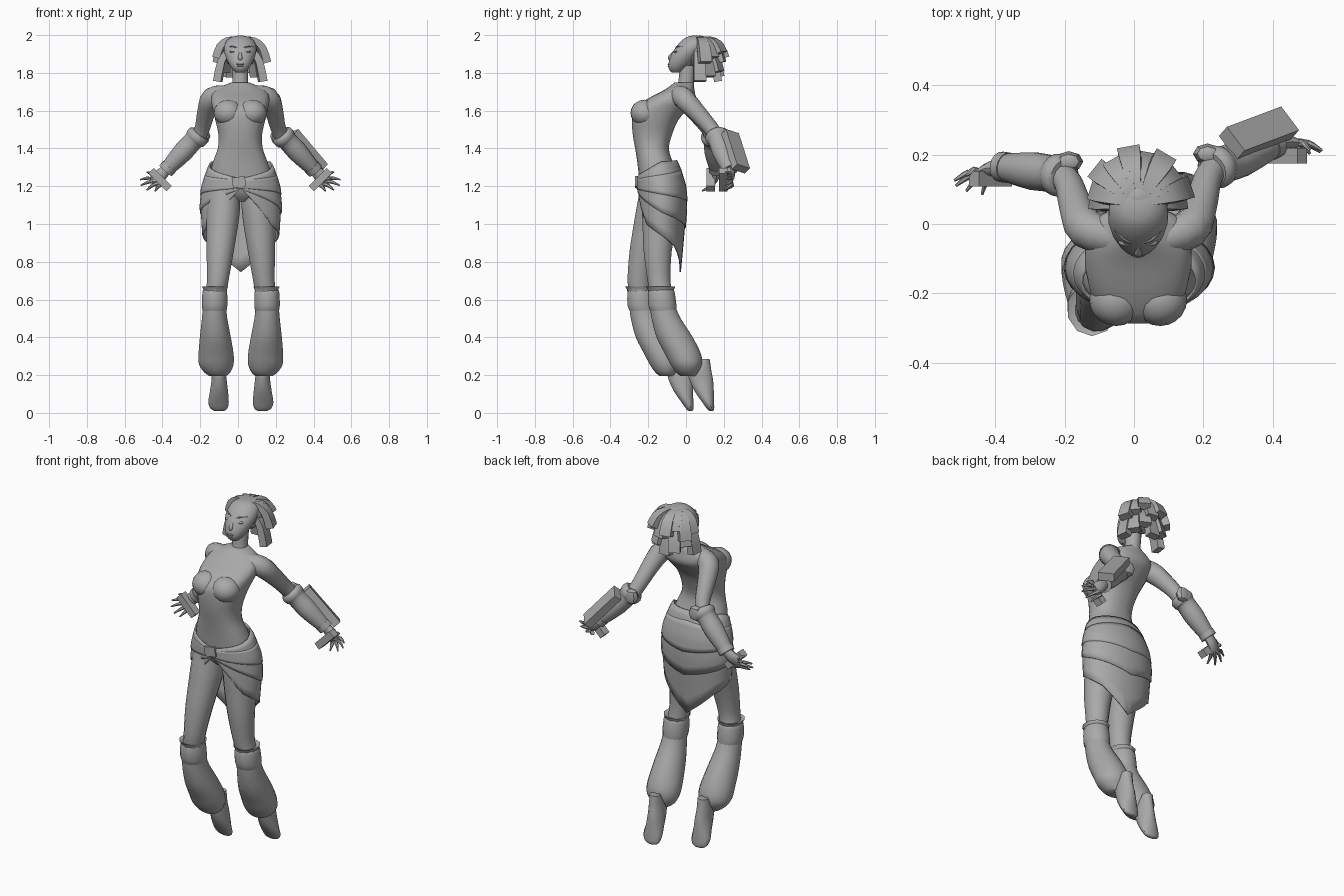
import bpy
import bmesh
from math import sin, cos, pi, radians, copysign
from mathutils import Vector, Matrix

cube = bpy.data.objects.get("Cube")
if cube:
    bpy.data.objects.remove(cube, do_unlink=True)

grey = bpy.data.materials.new("plain grey")
grey.use_nodes = True
grey.diffuse_color = (0.4, 0.4, 0.4, 1)
for node in grey.node_tree.nodes:
    if node.type == "BSDF_PRINCIPLED":
        node.inputs["Base Color"].default_value = grey.diffuse_color

MID = 0.015                      # the body's middle line in x
SIDES = (("left", 1), ("right", -1))


def finish(name, bm, angle=40):
    bmesh.ops.recalc_face_normals(bm, faces=bm.faces[:])
    mesh = bpy.data.meshes.new(name)
    bm.to_mesh(mesh)
    bm.free()
    mesh.materials.append(grey)
    for face in mesh.polygons:
        face.use_smooth = True
    mesh.set_sharp_from_angle(angle=radians(angle))
    obj = bpy.data.objects.new(name, mesh)
    bpy.context.scene.collection.objects.link(obj)
    return obj


def curve_through(points, steps):
    """Smooth interpolation through sections of any length."""
    result = []
    last = len(points) - 1
    for i in range(last):
        a, b = points[max(i - 1, 0)], points[i]
        c, d = points[i + 1], points[min(i + 2, last)]
        for k in range(steps):
            t = k / steps
            result.append([q + 0.5 * t * (r - p + t * (2 * p - 5 * q + 4 * r - s
                           + t * (3 * (q - r) + s - p)))
                           for p, q, r, s in zip(a, b, c, d)])
    return result + [list(points[-1])]


def bridge(bm, rings):
    sides = len(rings[0])
    for low, high in zip(rings, rings[1:]):
        for k in range(sides):
            n = (k + 1) % sides
            bm.faces.new((low[k], low[n], high[n], high[k]))


def tube(name, points, sides=16, level=False, ref=(1, 0, 0), steps=3, angle=40, boxy=1):
    """Loft elliptical rings (x, y, z, radius, second radius) along a path."""
    rows = curve_through([p if len(p) == 5 else (*p, p[3]) for p in points], steps)
    centres = [Vector(r[:3]) for r in rows]
    bm = bmesh.new()
    rings = []
    for i, row in enumerate(rows):
        along = centres[min(i + 1, len(rows) - 1)] - centres[max(i - 1, 0)]
        along = Vector((0, 0, 1)) if level else along.normalized()
        u = Vector(ref)
        u = (u - along * u.dot(along)).normalized()
        v = along.cross(u)
        ring = []
        for k in range(sides):
            a = 2 * pi * (k + 0.5) / sides
            c, s = (copysign(abs(w) ** boxy, w) for w in (cos(a), sin(a)))
            ring.append(bm.verts.new(centres[i] + u * row[3] * c + v * row[4] * s))
        rings.append(ring)
    bridge(bm, rings)
    bm.faces.new(rings[0])
    bm.faces.new(rings[-1])
    return finish(name, bm, angle)


def ball(name, centre, size, segments=16):
    bm = bmesh.new()
    place = Matrix.Translation(centre) @ Matrix.Diagonal((*size, 1))
    bmesh.ops.create_uvsphere(bm, u_segments=segments, v_segments=segments // 2,
                              radius=1, matrix=place)
    return finish(name, bm)


def box(name, centre, along, across, size):
    """Block with its length and width on two given directions."""
    a = Vector(along).normalized()
    b = Vector(across)
    b = (b - a * a.dot(b)).normalized()
    turn = Matrix((a, b, a.cross(b))).transposed().to_4x4()
    bm = bmesh.new()
    bmesh.ops.create_cube(bm, size=1, matrix=Matrix.Translation(centre) @ turn
                          @ Matrix.Diagonal((*size, 1)))
    return finish(name, bm)


def lookup(table, x):
    """Piecewise linear values from rows of (key, values...)."""
    for a, b in zip(table, table[1:]):
        if x <= b[0]:
            t = max(0, (x - a[0]) / (b[0] - a[0]))
            return [p + t * (q - p) for p, q in zip(a[1:], b[1:])]
    return list(table[-1][1:])


# Torso, neck and bust
tube("torso", [
    (MID, -.14, 1.12, .05, .06), (MID, -.14, 1.17, .165, .1), (MID, -.145, 1.25, .165, .105),
    (.012, -.165, 1.33, .145, .094), (.012, -.18, 1.4, .12, .09),
    (.012, -.178, 1.47, .116, .104), (.012, -.164, 1.55, .133, .124),
    (.012, -.132, 1.61, .147, .145), (.012, -.08, 1.66, .155, .13),
    (.012, -.035, 1.71, .135, .08), (.012, -.01, 1.75, .047, .05)], 24, level=True, boxy=.85)
tube("neck", [(.012, -.01, 1.68, .055), (.012, 0, 1.74, .043), (.012, .01, 1.84, .043)])
for side, s in SIDES:
    ball(side + "_bust_cup", (.012 + s * .063, -.218, 1.588), (.078, .076, .07), 20)

# Head and face
tube("head", [
    (.012, -.05, 1.803, .024, .026), (.012, -.043, 1.825, .046, .05),
    (.012, -.018, 1.865, .07, .072), (.012, .015, 1.915, .086, .083),
    (.012, .045, 1.96, .08, .08), (.012, .05, 1.988, .05, .05),
    (.012, .05, 1.997, .015, .015)], 20, level=True)
tube("nose", [(.012, -.054, 1.92, .006), (.012, -.073, 1.898, .008), (.012, -.084, 1.88, .012),
              (.012, -.077, 1.87, .009)], 10)
ball("upper_lip", (.012, -.086, 1.846), (.022, .011, .006))
ball("lower_lip", (.012, -.086, 1.835), (.019, .011, .006))
for side, s in SIDES:
    ball(side + "_eye", (.012 + s * .037, -.052, 1.912), (.02, .012, .008), 12)
    tube(side + "_brow", [(.012 + s * .016, -.054, 1.93, .004), (.012 + s * .042, -.044, 1.941, .004),
                          (.012 + s * .068, -.016, 1.936, .003)], 6)

# Hair: a cap at the back with two layers of broad, square-ended locks
ball("hair_cap", (.012, .075, 1.91), (.09, .08, .088))
for layer, count, first, reach, root, fall in (("upper", 8, 18, .143, 1.985, .12),
                                               ("lower", 7, 8, .122, 1.93, .165)):
    for i in range(count):
        a = radians(first + (180 - 2 * first) * i / (count - 1))
        out = Vector((cos(a) * .93, sin(a), 0)) * reach * (1 + .06 * (-1) ** i)
        tip = root - fall + .025 * (i % 3) - .01
        lock = []
        for part, drop, wide in ((.1, 0, .012), (.5, .08, .03), (.82, .4, .043), (1, 1, .046)):
            z = root + (tip - root) * drop
            lock.append((.012 + out.x * part, .055 + out.y * part, z, wide, wide * .65))
        tube(f"{layer}_lock_{i + 1}", lock, 4, ref=(-sin(a), cos(a), 0), steps=2, angle=25)

# Arms: shared path, the left one swung further back towards the hand
for side, s in SIDES:
    def at(x, y, z, *radii, s=s):
        back = .4 * max(0, 1.7 - z) ** 2 if s > 0 else 0
        return (MID * .8 + s * x, y + back, z, *radii)

    tube(side + "_upper_arm", [
        at(.07, -.04, 1.685, .05), at(.148, -.015, 1.668, .057), at(.178, .045, 1.6, .049),
        at(.2, .115, 1.51, .041), at(.225, .145, 1.45, .04)], ref=(0, 1, 0))
    tube(side + "_forearm_sleeve", [
        at(.212, .137, 1.48, .05), at(.222, .14, 1.468, .062), at(.24, .143, 1.45, .06),
        at(.25, .145, 1.44, .053), at(.3, .152, 1.385, .055), at(.36, .16, 1.32, .045),
        at(.385, .163, 1.295, .039)], ref=(0, 1, 0), steps=2)
    tube(side + "_sleeve_rim", [at(.375, .162, 1.305, .044), at(.395, .165, 1.282, .044)], steps=1)
    ball(side + "_elbow_pad", at(.2, .18, 1.465), (.042, .03, .045), 8)
    tube(side + "_palm", [at(.38, .163, 1.3, .026, .024), at(.42, .16, 1.26, .022, .034),
                          at(.455, .145, 1.235, .014, .036)], 10, ref=(0, 1, 0))
    for i, (x, y, z) in enumerate(((.495, .14, 1.275), (.53, .125, 1.235), (.525, .11, 1.205),
                                   (.495, .095, 1.18), (.45, .085, 1.175))):
        knuckle = at(.455 - .008 * i, .147, 1.25 - .011 * i)
        tip = at(x, y, z)
        bend = [(p + q) / 2 for p, q in zip(knuckle, tip)]
        tube(f"{side}_finger_{i + 1}", [(*knuckle, .012), (bend[0], bend[1] + .012, bend[2] + .006, .01),
                                        (*tip, .004)], 6)
    box(side + "_hand_plate", at(.425, .12 - s * .01, 1.235), (s, 0, 1), (0, 1, 0), (.135, .045, .04))
box("forearm_block", (.36, .262, 1.385), (.16, .06, -.19), (.055, -.07, .02), (.25, .088, .045))

# Legs: the right one sits further forward below the hip
for side, s in SIDES:
    def leg(x, y, z, *radii, s=s):
        forward = 0 if s > 0 else .11 * min(1, .15 + max(0, (1.15 - z) * 1.8))
        return (MID + s * x, y - forward, z, *radii)

    tube(side + "_thigh", [
        leg(.085, -.135, 1.2, .08, .09), leg(.092, -.135, 1.1, .09, .1),
        leg(.098, -.14, 1, .086, .092), leg(.11, -.15, .85, .073, .075),
        leg(.122, -.143, .7, .058, .062), leg(.135, -.13, .62, .058, .06)], level=True)
    tube(side + "_knee_collar", [
        leg(.135, -.133, .635, .062, .066), leg(.136, -.133, .655, .066, .07),
        leg(.136, -.135, .668, .073, .078), leg(.136, -.135, .66, .058, .06)],
        10, level=True, steps=1)
    tube(side + "_knee_band", [
        leg(.138, -.13, .65, .062, .066), leg(.138, -.13, .635, .067, .072),
        leg(.139, -.125, .57, .069, .076), leg(.139, -.12, .54, .064, .07)], level=True, steps=2)
    tube(side + "_trouser", [
        leg(.139, -.125, .57, .062, .067), leg(.139, -.105, .5, .068, .078),
        leg(.135, -.06, .4, .083, .097), leg(.131, -.015, .31, .094, .096),
        leg(.13, .002, .255, .092, .084), leg(.125, .008, .215, .07, .062),
        leg(.122, .015, .195, .045, .045)], 20, level=True)
    tube(side + "_foot", [
        leg(.117, .1, .285, .03, .026), leg(.117, .075, .22, .038, .062),
        leg(.115, .082, .17, .042, .064), leg(.116, .098, .11, .05, .051),
        leg(.118, .118, .055, .056, .032), leg(.116, .13, .022, .045, .02),
        leg(.114, .134, .01, .025, .01)], 12, level=True, angle=50)

# Wrapped skirt: overlapping shells whose edges follow the angle from the front
PROFILE = ((.7, -.125, .18, .092), (.95, -.13, .203, .12), (1.1, -.125, .212, .126),
           (1.2, -.13, .2, .122), (1.3, -.145, .168, .107), (1.36, -.165, .138, .098))


def wrap(name, top, hem, grow, rows=6, sides=28):
    bm = bmesh.new()
    rings = []
    for j in range(rows + 1):
        ring = []
        for k in range(sides):
            a = 2 * pi * k / sides
            turn = 180 - abs(180 - 360 * k / sides)
            high, low = lookup(top, turn)[0], lookup(hem, turn)[0]
            z = high + (low - high) * j / rows
            y, rx, ry = lookup(PROFILE, z)
            ring.append(bm.verts.new((MID + (rx + grow) * sin(a), y - (ry + grow) * cos(a), z)))
        rings.append(ring)
    bridge(bm, rings)
    obj = finish(name, bm, 30)
    shell = obj.modifiers.new("thickness", "SOLIDIFY")
    shell.thickness = .008


wrap("skirt_under", ((0, 1.22), (180, 1.25)),
     ((0, 1.19), (26, 1.09), (48, 1), (90, .94), (130, .88), (155, .81), (180, .745)), .002)
wrap("skirt_over", ((0, 1.23), (180, 1.28)),
     ((0, 1.185), (40, 1.13), (90, 1.06), (180, .98)), .007)
wrap("skirt_hip_fold", ((0, 1.23), (180, 1.29)),
     ((0, 1.19), (60, 1.17), (180, 1.12)), .01)
wrap("belt", ((0, 1.24), (50, 1.28), (100, 1.33), (180, 1.34)),
     ((0, 1.185), (60, 1.21), (180, 1.25)), .009, rows=3)
box("belt_overlap", (.005, -.262, 1.222), (1, 0, .15), (0, 0, 1), (.07, .055, .014))
